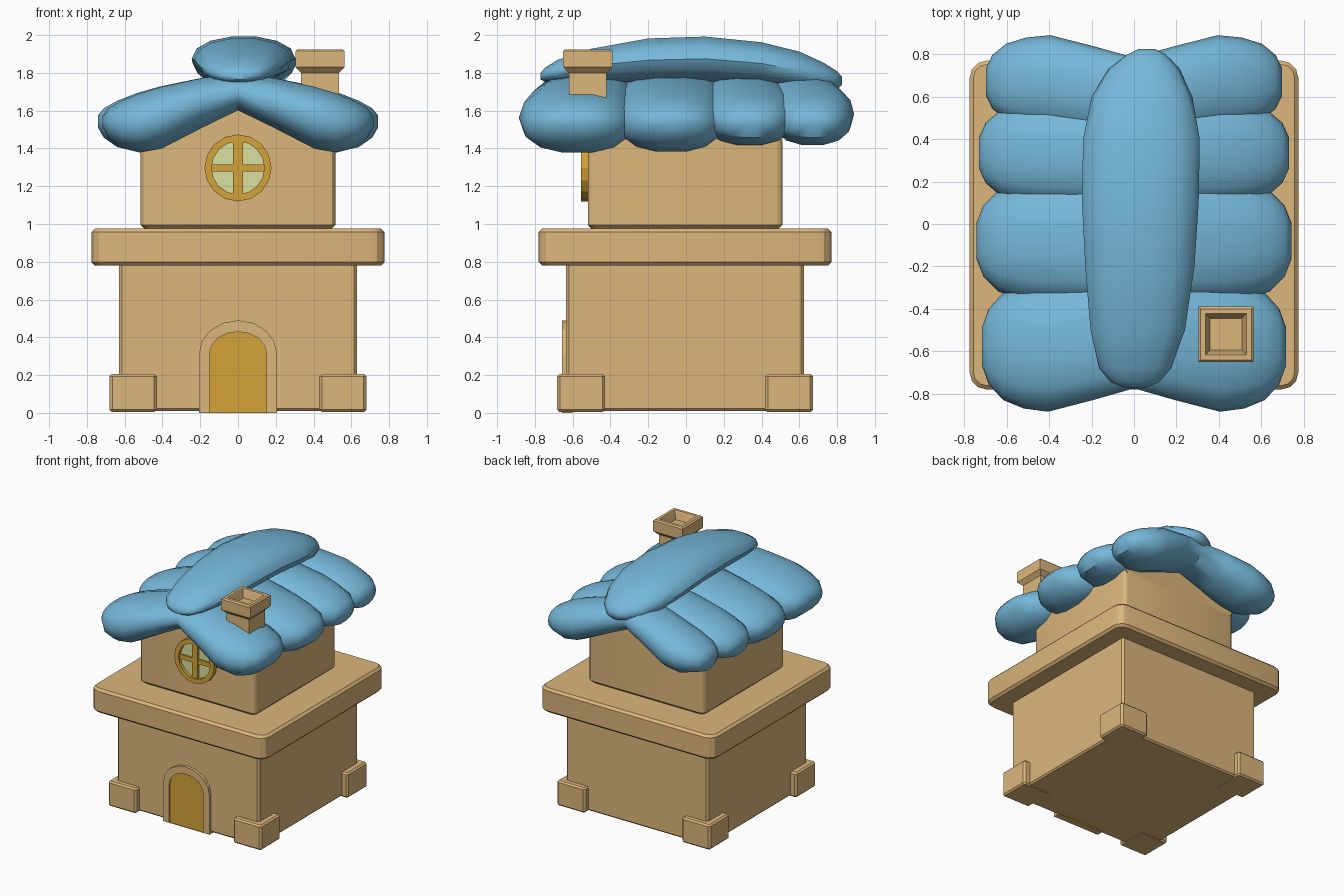
import bpy, bmesh
from math import sin, cos, pi, copysign, radians

if "Cube" in bpy.data.objects:
    bpy.data.objects.remove(bpy.data.objects["Cube"])


def material(name, rgb):
    m = bpy.data.materials.new(name)
    m.diffuse_color = (*rgb, 1)
    m.use_nodes = True
    m.node_tree.nodes["Principled BSDF"].inputs["Base Color"].default_value = m.diffuse_color
    return m


TAN = material("sandy_wall", (0.72, 0.47, 0.20))
BLUE = material("blue_roof", (0.18, 0.48, 0.70))
GOLD = material("golden_wood", (0.66, 0.37, 0.04))
GLASS = material("pale_glass", (0.70, 0.75, 0.35))


def loft(name, rings, mat, caps=True, smooth=30):
    """Skin a list of equal-length point rings."""
    bm = bmesh.new()
    vs = [[bm.verts.new(p) for p in r] for r in rings]
    n = len(vs[0])
    for a, b in zip(vs, vs[1:]):
        for i in range(n):
            j = (i + 1) % n
            bm.faces.new((a[i], a[j], b[j], b[i]))
    if caps:
        bm.faces.new(vs[0])
        bm.faces.new(vs[-1])
    bmesh.ops.recalc_face_normals(bm, faces=bm.faces)
    me = bpy.data.meshes.new(name)
    bm.to_mesh(me)
    bm.free()
    me.materials.append(mat)
    ob = bpy.data.objects.new(name, me)
    bpy.context.collection.objects.link(ob)
    if smooth:
        bpy.ops.object.select_all(action='DESELECT')
        ob.select_set(True)
        bpy.context.view_layer.objects.active = ob
        bpy.ops.object.shade_smooth_by_angle(angle=radians(smooth))
    return ob


def rect(cx, cy, hx, hy, z, r, seg=3):
    """Horizontal rectangle with rounded corners."""
    pts = []
    for k, (sx, sy) in enumerate(((1, 1), (-1, 1), (-1, -1), (1, -1))):
        for i in range(seg + 1):
            a = (k + i / seg) * pi / 2
            pts.append((cx + sx * (hx - r) + r * cos(a), cy + sy * (hy - r) + r * sin(a), z))
    return pts


def block(name, cx, cy, hx, hy, z0, z1, r, b, mat=TAN, seg=3):
    """Box with rounded upright corners (r) and bevelled rims (b)."""
    prof = ((b, z0), (0, z0 + b), (0, z1 - b), (b, z1))
    return loft(name, [rect(cx, cy, hx - i, hy - i, z, max(r - i, 0.004), seg)
                       for i, z in prof], mat)


def oval(hw, hh, n=14, e=2.3):
    """Superellipse outline."""
    f = lambda v: copysign(abs(v) ** (2 / e), v)
    return [(hw * f(cos(2 * pi * i / n)), hh * f(sin(2 * pi * i / n))) for i in range(n)]


# Lower storey, corner feet and ledge
block("lower_walls", 0, -0.005, 0.63, 0.63, 0.01, 0.80, 0.015, 0.012, seg=1)
for sx in (-1, 1):
    for sy in (-1, 1):
        block("corner_foot", sx * 0.555, sy * 0.55 - 0.005, 0.125, 0.127,
              0.005, 0.205, 0.015, 0.012, seg=1)
block("ledge", 0, -0.005, 0.775, 0.775, 0.78, 0.975, 0.08, 0.018)

# Upper storey: rounded walls with a gable following the roof underside
walls = []
for z, i in ((0.975, 0.02), (0.995, 0.0)):
    walls.append(rect(0, -0.005, 0.515 - i, 0.515 - i, z, 0.035))
walls.append(rect(0, -0.005, 0.515, 0.515, 1.45, 0.035))
loft("upper_walls", walls, TAN)
gable = [(-0.50, 1.43), (0.50, 1.43), (0.50, 1.46), (0, 1.68), (-0.50, 1.46)]
loft("gable", [[(x, y, z) for x, z in gable] for y in (-0.52, 0.51)], TAN)

# Roof pillows: each one is a bent cushion running over both slopes
STATIONS = ((0, 1.60, 1.80, 0, 1), (0.20, 1.505, 1.775, 0.5, 1), (0.42, 1.395, 1.73, 1, 1),
            (0.54, 1.375, 1.695, 1, 0.95), (0.64, 1.40, 1.655, 1, 0.82),
            (0.71, 1.455, 1.615, 1, 0.58), (0.742, 1.51, 1.575, 1, 0.3))
PILLOWS = (  # root edges, outer edges, reach, underside lift
    (-0.775, -0.27, -0.885, -0.27, 0.965, 0.0),
    (-0.36, 0.20, -0.37, 0.21, 1.0, 0.005),
    (0.10, 0.52, 0.09, 0.58, 0.985, 0.04),
    (0.40, 0.785, 0.45, 0.89, 0.94, 0.04))
for a0, b0, a1, b1, reach, lift in PILLOWS:
    half = []
    for x, lo, hi, k, f in STATIONS:
        a, b = a0 + (a1 - a0) * k, b0 + (b1 - b0) * k
        if x < 0.7:
            lo += lift * k
        cy, cz = (a + b) / 2, (lo + hi) / 2
        half.append([(x * reach, cy + u, cz + v)
                     for u, v in oval((b - a) / 2 * f, (hi - lo) / 2)])
    other = [[(-x, y, z) for x, y, z in r] for r in half[:0:-1]]
    loft("roof_pillow", other + half, BLUE, smooth=45)

# Ridge cushion: y, left, right, bottom, top
RIDGE = ((-0.77, -0.05, 0.06, 1.765, 1.80), (-0.745, -0.11, 0.12, 1.75, 1.83),
         (-0.68, -0.165, 0.175, 1.745, 1.87), (-0.5, -0.205, 0.24, 1.745, 1.93),
         (-0.2, -0.23, 0.285, 1.75, 1.985), (0.1, -0.245, 0.305, 1.755, 1.995),
         (0.4, -0.24, 0.31, 1.735, 1.965), (0.6, -0.20, 0.275, 1.71, 1.915),
         (0.73, -0.12, 0.215, 1.70, 1.855), (0.80, -0.03, 0.15, 1.71, 1.81),
         (0.825, 0.02, 0.10, 1.735, 1.78))
loft("ridge_cushion", [[((l + r) / 2 + u, y, (lo + hi) / 2 + v)
                        for u, v in oval((r - l) / 2, (hi - lo) / 2, e=2.1)]
                       for y, l, r, lo, hi in RIDGE], BLUE, smooth=50)

# Chimney with a flared cap and a sunken opening
CHIMNEY = ((0.10, 1.50), (0.10, 1.80), (0.13, 1.83), (0.13, 1.915), (0.12, 1.925),
           (0.097, 1.925), (0.092, 1.915), (0.075, 1.86))
loft("chimney", [[(0.434 + sx * h, -0.52 + sy * h, z)
                  for sx, sy in ((-1, -1), (1, -1), (1, 1), (-1, 1))]
                 for h, z in CHIMNEY], TAN, smooth=0)


# Arched door and frame
def arch(hw, rise, y, n=8):
    top = [(hw * cos(pi * i / n), y, 0.31 + rise * sin(pi * i / n)) for i in range(n + 1)]
    return [(hw, y, 0.0)] + top + [(-hw, y, 0.0)]


loft("door_frame", [arch(0.207, 0.18, -0.60), arch(0.207, 0.18, -0.657),
                    arch(0.152, 0.12, -0.657), arch(0.152, 0.12, -0.60)], TAN, False, 0)
loft("door", [arch(0.152, 0.12, -0.60), arch(0.152, 0.12, -0.648)], GOLD, smooth=0)


# Round window: ring, glass and cross bars
def circle(r, y, n=16):
    return [(r * cos(2 * pi * i / n), y, 1.297 + r * sin(2 * pi * i / n)) for i in range(n)]


loft("window_ring", [circle(0.177, -0.50), circle(0.177, -0.555),
                     circle(0.14, -0.555), circle(0.14, -0.50)], GOLD, False, 0)
loft("window_glass", [circle(0.142, -0.50), circle(0.142, -0.53)], GLASS, smooth=0)
for hx, hz, y in ((0.026, 0.145, -0.548), (0.145, 0.018, -0.545)):
    loft("window_bar", [[(sx * hx, yy, 1.297 + sz * hz)
                         for sx, sz in ((-1, -1), (1, -1), (1, 1), (-1, 1))]
                        for yy in (-0.51, y)], GOLD, smooth=0)
